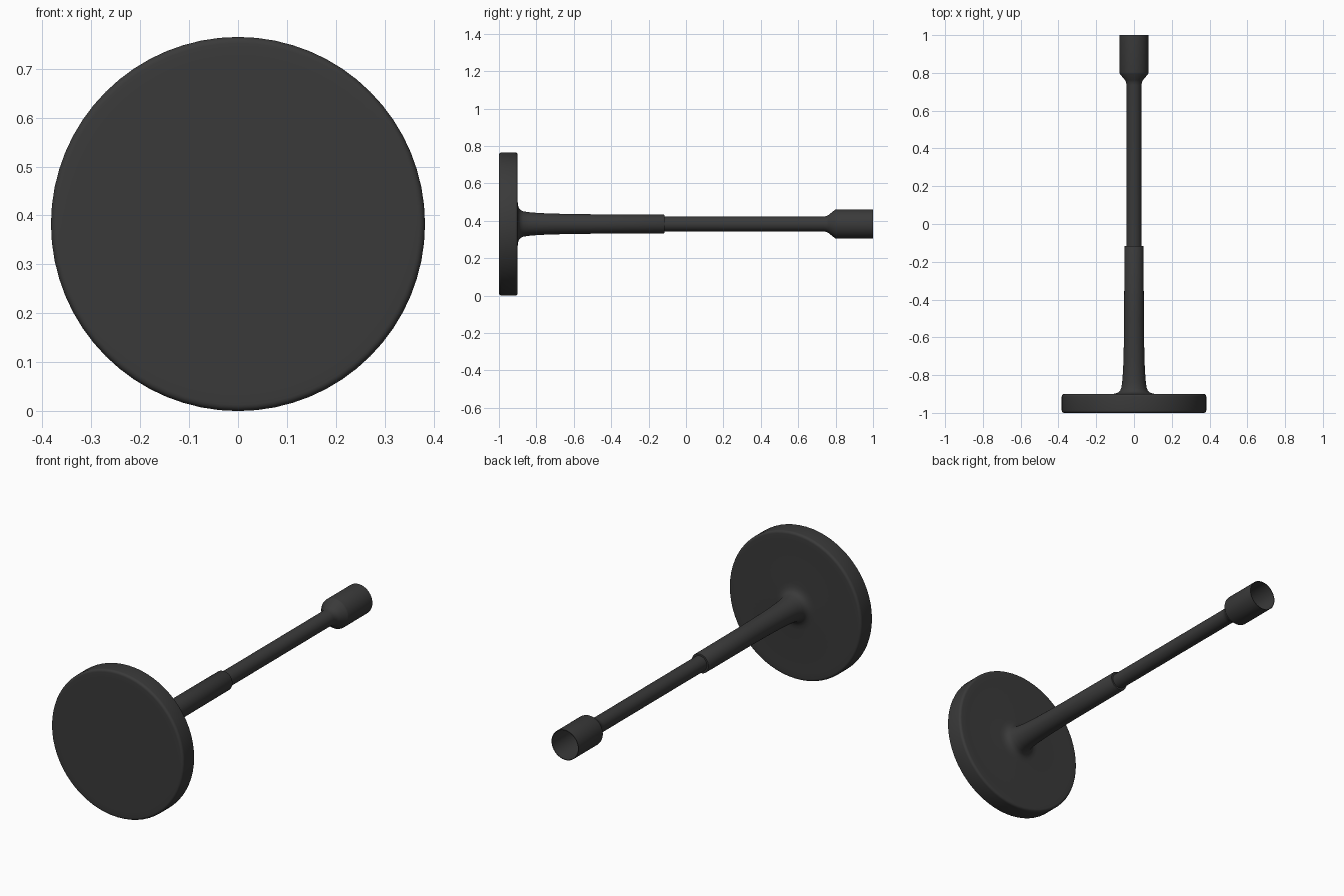
import bpy, bmesh, math

if "Cube" in bpy.data.objects:
    bpy.data.objects.remove(bpy.data.objects["Cube"])

CZ = 0.3825   # height of the common axis
SEG = 64

mat = bpy.data.materials.new("dark_grey")
mat.diffuse_color = (0.042, 0.042, 0.042, 1)
mat.use_nodes = True
mat.node_tree.nodes["Principled BSDF"].inputs["Base Color"].default_value = mat.diffuse_color


def lathe(name, profile):
    """Revolve (y, radius) points around the y axis; radius 0 makes a pole."""
    bm = bmesh.new()
    rings = []
    for y, r in profile:
        n = SEG if r > 0 else 1
        rings.append([bm.verts.new((r * math.cos(2 * math.pi * i / n), y,
                                    CZ + r * math.sin(2 * math.pi * i / n)))
                      for i in range(n)])
    for a, b in zip(rings, rings[1:]):
        for i in range(SEG):
            j = i + 1
            quad = [a[i % len(a)], a[j % len(a)], b[j % len(b)], b[i % len(b)]]
            bm.faces.new(list(dict.fromkeys(quad)))
    bmesh.ops.recalc_face_normals(bm, faces=bm.faces)
    me = bpy.data.meshes.new(name)
    bm.to_mesh(me)
    bm.free()
    ob = bpy.data.objects.new(name, me)
    bpy.context.collection.objects.link(ob)
    me.materials.append(mat)
    bpy.ops.object.select_all(action='DESELECT')
    bpy.context.view_layer.objects.active = ob
    ob.select_set(True)
    bpy.ops.object.shade_smooth_by_angle(angle=math.radians(35))
    return ob


def corner(y, r, rad, a0, a1, steps=5):
    """Rounded corner points around a centre, from angle a0 to a1."""
    return [(y + rad * math.cos(math.radians(a0 + (a1 - a0) * k / steps)),
             r + rad * math.sin(math.radians(a0 + (a1 - a0) * k / steps)))
            for k in range(steps + 1)]


# Round flat head with softened rims, flaring into the thick lower stem
R, B = 0.3825, 0.013
lathe("head_and_stem",
      [(-1, 0), (-1, 0.34)]
      + corner(-1 + B, R - B, B, 180, 90)
      + corner(-0.9 - B, R - B, B, 90, 0)
      + [(-0.9, 0.34), (-0.9, 0.12), (-0.898, 0.1), (-0.893, 0.085),
         (-0.885, 0.075), (-0.87, 0.068), (-0.84, 0.063), (-0.79, 0.059),
         (-0.73, 0.056), (-0.62, 0.0535), (-0.5, 0.052),
         (-0.12, 0.051), (-0.116, 0.049), (-0.116, 0.03)])

# Thin shaft with its flared, open socket; the inner wall ends in a floor
lathe("shaft_and_socket",
      [(-0.2, 0.04), (0.735, 0.04), (0.75, 0.042), (0.762, 0.048),
       (0.797, 0.0765), (0.803, 0.078), (1, 0.078), (1, 0.075),
       (0.805, 0.075), (0.765, 0.04), (0.7, 0.036), (0.7, 0)])
